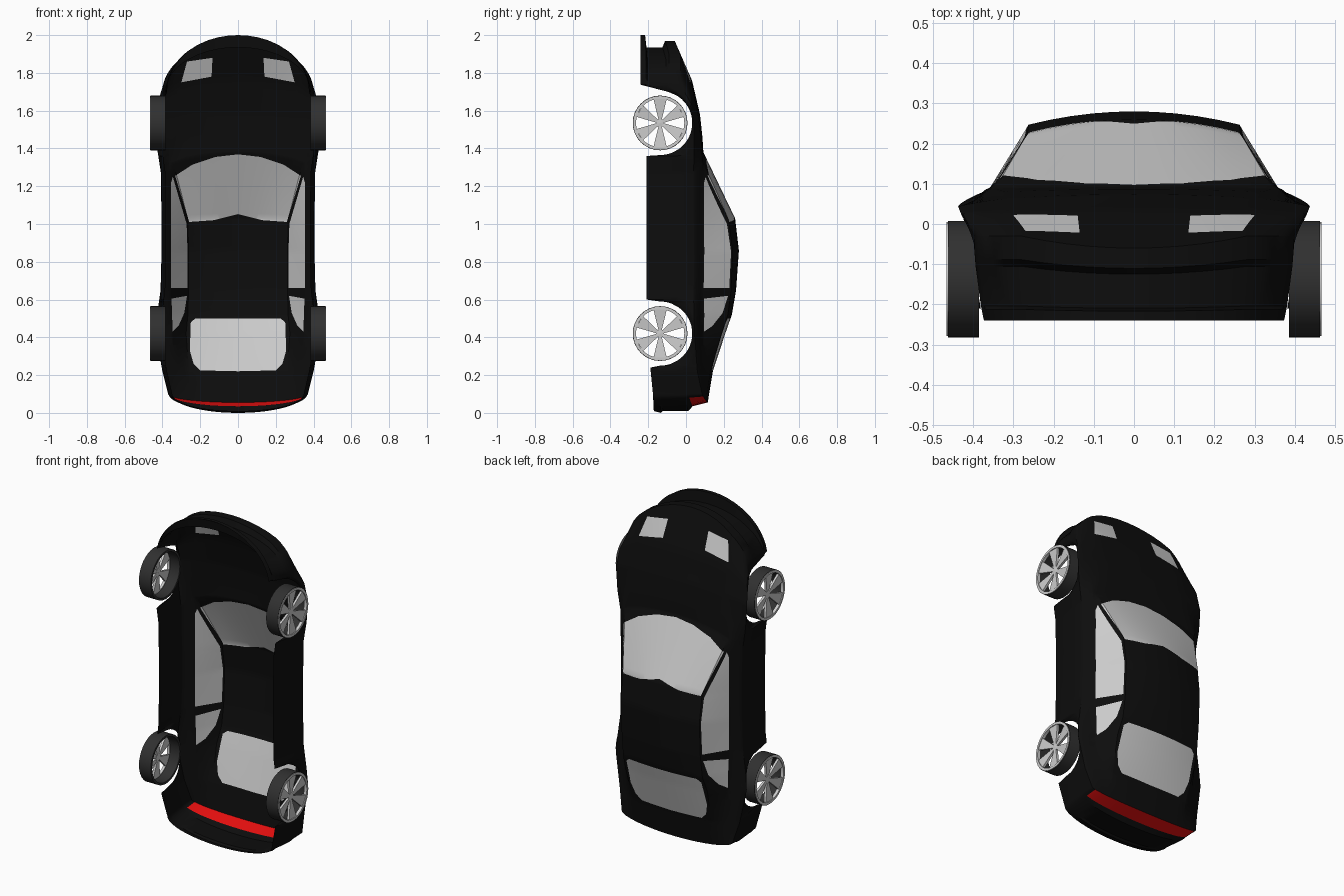
import bpy, bmesh, math
from mathutils import Vector

if "Cube" in bpy.data.objects:
    bpy.data.objects.remove(bpy.data.objects["Cube"])

def material(name, rgb):
    m = bpy.data.materials.new(name)
    m.diffuse_color = (*rgb, 1)
    m.use_nodes = True
    m.node_tree.nodes["Principled BSDF"].inputs["Base Color"].default_value = m.diffuse_color
    return m

BLACK = material("black_paint", (0.004, 0.004, 0.004))
RUBBER = material("rubber", (0.03, 0.03, 0.03))
RED = material("red_lens", (0.85, 0.005, 0.005))

def finish(bm, name, mat=None, mirror=True, angle=30):
    me = bpy.data.meshes.new(name)
    bm.to_mesh(me)
    bm.free()
    ob = bpy.data.objects.new(name, me)
    bpy.context.collection.objects.link(ob)
    if mat:
        me.materials.append(mat)
    bpy.ops.object.select_all(action='DESELECT')
    ob.select_set(True)
    bpy.context.view_layer.objects.active = ob
    bpy.ops.object.shade_smooth_by_angle(angle=math.radians(angle))
    if mirror:
        ob.modifiers.new("mirror", 'MIRROR')
    return ob

# Stations along the car: z, half width, shoulder y, belt x/y, roof edge x/y, centre y, bow of the row
STATIONS = [
    (0.10, .370, .085, .340, .095, .250, .105, .115, -.045),
    (0.22, .400, .060, .335, .095, .260, .130, .142, 0),
    (0.42, .437, .045, .350, .090, .275, .188, .208, 0),
    (0.52, .428, .042, .355, .088, .265, .222, .243, 0),
    (0.65, .410, .040, .358, .087, .262, .238, .265, 0),
    (0.84, .405, .040, .360, .087, .262, .247, .280, .02),
    (1.00, .405, .040, .360, .087, .265, .225, .260, .03),
    (1.27, .408, .040, .365, .085, .345, .088, .092, .11),
    (1.40, .428, .043, .365, .070, .320, .080, .087, .06),
    (1.53, .437, .043, .360, .058, .300, .065, .074, .05),
    (1.62, .430, .025, .355, .028, .290, .034, .032, .14),
    (1.70, .400, -.03, .350, -.03, .280, -.03, -.06, .27)]
AXLES = (0.42, 1.535)
AXLE_Y, WHEEL_R, ARCH_R = -0.137, 0.145, 0.17

def station(z):
    for a, b in zip(STATIONS, STATIONS[1:]):
        if z <= b[0] + 1e-6:
            t = (z - a[0]) / (b[0] - a[0])
            return [p + (q - p) * t for p, q in zip(a, b)]

def lid_row(z):
    z, w, ye, xb, yb, xr, yr, yc, bow = station(z)
    pts = [(w + (xb - w) * (i / 4) ** 2, ye + (yb - ye) * (i / 4) ** 1.5) for i in range(4)]
    pts += [(xb + (xr - xb) * i / 3, yb + (yr - yb) * i / 3) for i in range(3)]
    for i in range(6):
        k = 1 - i / 5
        pts.append((xr * k, yr + (yc - yr) * (1 - k * k)))
    return [(x, y, z + bow * math.sqrt(max(0, 1 - (x / w) ** 2))) for x, y in pts]

def skirt_bottom(z, top):
    y = -.165 - .1 * min(max(z, 0), .25) if z < .42 else (-.21 if z < 1.53 else -.24)
    for a in AXLES:
        if abs(z - a) < ARCH_R:
            y = max(y, AXLE_Y + math.sqrt(ARCH_R ** 2 - (z - a) ** 2))
    return min(y, top - .004)

# Upper body surface: boot, roof and bonnet
bm = bmesh.new()
zs = sorted({round(.10 + .02 * i, 3) for i in range(81)} | {s[0] for s in STATIONS}
            | {round(a + s * d, 3) for a in AXLES for d in (.1699, .168, .164) for s in (-1, 1)
               if a + s * d < 1.7})
lid = [[bm.verts.new(p) for p in lid_row(z)] for z in zs]
for r, s in zip(lid, lid[1:]):
    for i in range(len(r) - 1):
        bm.faces.new((r[i], r[i + 1], s[i + 1], s[i]))

# Lower skirt: tail, sides with wheel arches, front bumper
path = [(v, -1) for v in reversed(lid[0])] + [(r[0], 0) for r in lid[1:-1]] + [(v, 1) for v in lid[-1]]
T = (0, .28, .36, .83, .87, 1)
REAR = (0, -.02, -.045, -.045, -.055, -.045)
FRONT = (0, 0, -.035, -.035, .03, .03)
columns = []
for v, end in path:
    x, y, z = v.co
    yb = skirt_bottom(z, y)
    w = station(.1 if end < 0 else 1.7)[1]
    k = math.sqrt(max(0, 1 - (x / w) ** 2)) if end else 0
    col = [v]
    for j in range(1, 6):
        dz = (FRONT if end > 0 else REAR)[j] * k
        col.append(bm.verts.new((x * (1 - .06 * T[j] ** 2), y + (yb - y) * T[j], z + dz)))
    columns.append(col)
tail_count = len(lid[0])
for n, (a, b) in enumerate(zip(columns, columns[1:])):
    for j in range(5):
        f = bm.faces.new((a[j], b[j], b[j + 1], a[j + 1]))
        f.material_index = 2 if j == 0 and n < tail_count - 4 else 1
bmesh.ops.recalc_face_normals(bm, faces=bm.faces)
roof = max(bm.faces, key=lambda f: f.calc_center_median().y)
if roof.normal.y < 0:
    bmesh.ops.reverse_faces(bm, faces=bm.faces)

# Glass areas as convex outlines (x, z), cut out of the upper surface
PANES = {
    "windscreen": [(-.01, 1.37), (.12, 1.355), (.24, 1.315), (.333, 1.255), (.252, .99), (.13, 1.02), (-.01, 1.03)],
    "rear_window": [(-.01, .5), (.225, .5), (.25, .48), (.255, .33), (.235, .26), (.2, .225), (-.01, .22)],
    "front_side_window": [(.354, .66), (.354, 1.22), (.345, 1.25), (.272, 1.0), (.267, .85), (.268, .66)],
    "quarter_window": [(.352, .605), (.27, .62), (.284, .53), (.315, .46), (.346, .43)],
    "headlight": [(.135, 1.88), (.27, 1.86), (.30, 1.75), (.14, 1.78)]}

def cut_pane(poly):
    cx, cz = (sum(c) / len(poly) for c in zip(*poly))
    lo = [min(c) - .06 for c in zip(*poly)]
    hi = [max(c) + .06 for c in zip(*poly)]
    planes = []
    for (x0, z0), (x1, z1) in zip(poly, poly[1:] + poly[:1]):
        co, no = Vector((x0, 0, z0)), Vector((z1 - z0, 0, x0 - x1)).normalized()
        if no.dot(Vector((cx, 0, cz)) - co) < 0:
            no = -no
        planes.append((co, no))
        faces = []
        for f in bm.faces:
            c = f.calc_center_median()
            if f.material_index == 0 and lo[0] < c.x < hi[0] and lo[1] < c.z < hi[1]:
                faces.append(f)
        geom = list({e for f in faces for e in f.edges} | {v for f in faces for v in f.verts}) + faces
        bmesh.ops.bisect_plane(bm, geom=geom, dist=1e-5, plane_co=co, plane_no=no)
    return [f for f in bm.faces if f.material_index == 0
            and all(no.dot(f.calc_center_median() - co) > 0 for co, no in planes)]

def split_off(faces, name, mat=None):
    part, made = bmesh.new(), {}
    for f in faces:
        for v in f.verts:
            if v not in made:
                made[v] = part.verts.new(v.co)
        part.faces.new([made[v] for v in f.verts])
    bmesh.ops.delete(bm, geom=faces, context='FACES')
    finish(part, name, mat)

for name, poly in PANES.items():
    split_off(cut_pane(poly), name)
split_off([f for f in bm.faces if f.material_index == 2], "tail_light", RED)
for f in bm.faces:
    f.material_index = 0
finish(bm, "body_shell", BLACK)

# Wheels: tyre tube, rim ring and wedge spokes, axis along x
def ring(bm, profile, n=32):
    loops = [[bm.verts.new((x, r * math.cos(2 * math.pi * i / n), r * math.sin(2 * math.pi * i / n)))
              for i in range(n)] for x, r in profile]
    for a, b in zip(loops, loops[1:] + loops[:1]):
        for i in range(n):
            bm.faces.new((a[i], a[i - 1], b[i - 1], b[i]))
    bmesh.ops.recalc_face_normals(bm, faces=bm.faces)

def wheel(z, name):
    tyre = bmesh.new()
    ring(tyre, [(.385, .132), (.385, WHEEL_R), (.463, WHEEL_R), (.463, .132)])
    rim = bmesh.new()
    ring(rim, [(.450, .128), (.450, .142), (.466, .142), (.466, .128)])
    ring(rim, [(.436, .001), (.436, .022), (.450, .022), (.452, .001)], 12)
    for k in range(6):
        a = math.pi / 2 + k * math.pi / 3
        quad = []
        for r, h, x in ((.016, .5, .450), (.131, .27, .462)):
            for s in (-h, h):
                quad.append((x, r * math.cos(a + s), r * math.sin(a + s)))
        f = [rim.verts.new(quad[i]) for i in (0, 2, 3, 1)]
        b = [rim.verts.new(Vector(quad[i]) - Vector((.014, 0, 0))) for i in (0, 2, 3, 1)]
        rim.faces.new(f)
        rim.faces.new(b[::-1])
        for i in range(4):
            rim.faces.new((f[i - 1], b[i - 1], b[i], f[i]))
    bmesh.ops.recalc_face_normals(rim, faces=rim.faces)
    for part, label, mat in ((tyre, "tyre", RUBBER), (rim, "rim", None)):
        bmesh.ops.translate(part, verts=part.verts, vec=(0, AXLE_Y, z))
        finish(part, f"{name}_{label}", mat)

wheel(AXLES[0], "rear_wheel")
wheel(AXLES[1], "front_wheel")
